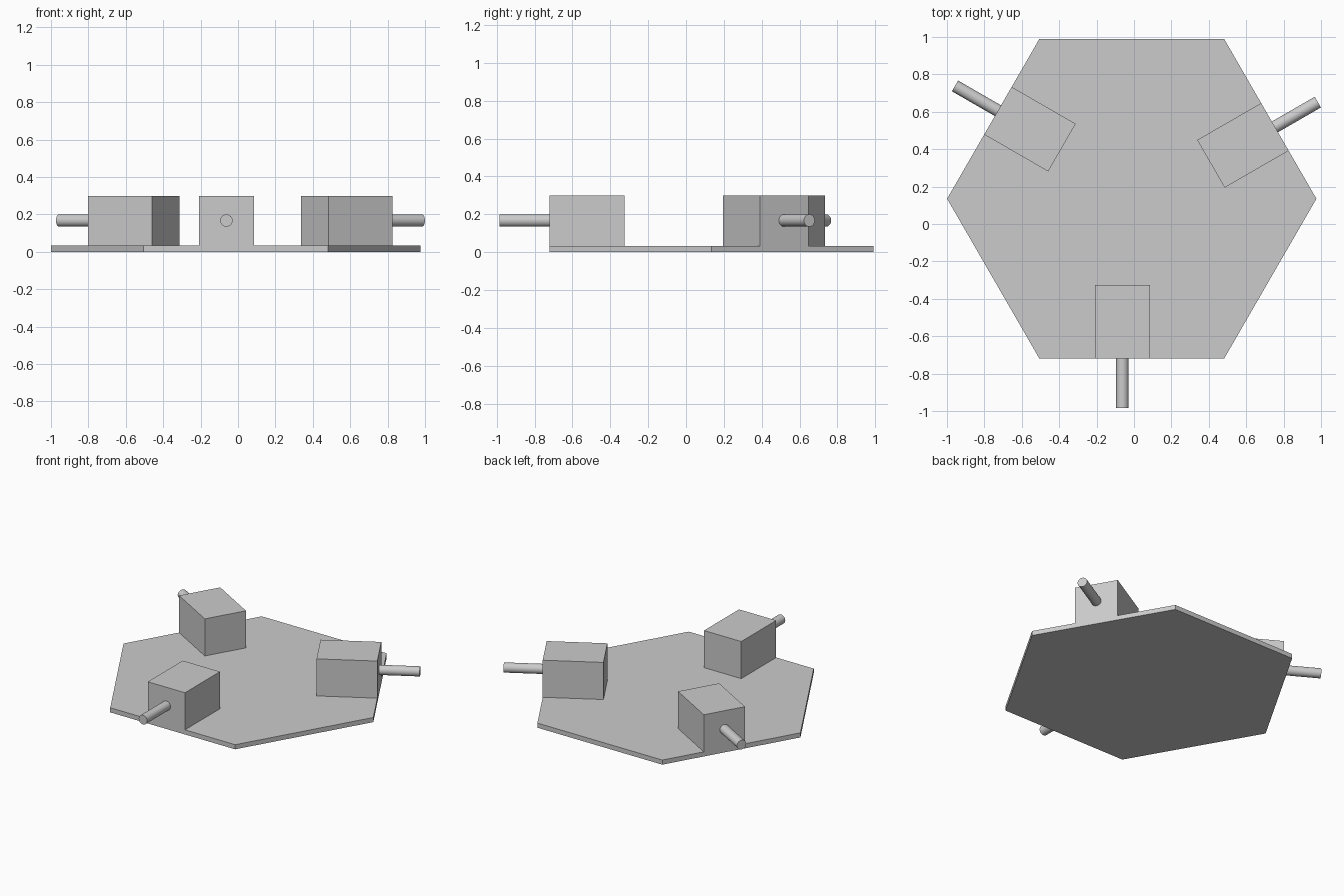
import bpy
import math
from mathutils import Matrix, Vector

cube = bpy.data.objects.get("Cube")
if cube:
    bpy.data.objects.remove(cube, do_unlink=True)

CENTRE = Vector((-0.012, 0.135, 0))
APOTHEM = 0.855
PLATE_H = 0.033
BLOCK_W, BLOCK_D, BLOCK_TOP = 0.294, 0.395, 0.298
OFFSET = -0.05          # sideways shift of each motor from the side's middle
ROD_R, ROD_Z, ROD_END = 0.033, 0.167, 1.12

grey = bpy.data.materials.new("plain grey")
grey.use_nodes = True
colour = (0.6, 0.6, 0.6, 1)
grey.diffuse_color = colour
grey.node_tree.nodes["Principled BSDF"].inputs["Base Color"].default_value = colour


def finish(name, matrix):
    """Name the active object, bake its placement and colour it."""
    obj = bpy.context.object
    obj.name = name
    obj.data.transform(matrix)
    obj.data.materials.append(grey)
    return obj


# Hexagonal base plate, flat side to the front
bpy.ops.mesh.primitive_cylinder_add(vertices=6, radius=APOTHEM / math.cos(math.pi / 6),
                                    depth=PLATE_H)
finish("base_plate", Matrix.Translation(CENTRE + Vector((0, 0, PLATE_H / 2)))
       @ Matrix.Rotation(math.pi / 6, 4, "Z"))

# Three motor blocks with shafts, on every second side
for label, angle in (("front", 0), ("back_left", 120), ("back_right", -120)):
    turn = Matrix.Translation(CENTRE) @ Matrix.Rotation(math.radians(angle), 4, "Z")

    height = BLOCK_TOP - PLATE_H
    bpy.ops.mesh.primitive_cube_add(size=1)
    finish(label + "_motor_block", turn
           @ Matrix.Translation((OFFSET, BLOCK_D / 2 - APOTHEM, PLATE_H + height / 2))
           @ Matrix.Diagonal((BLOCK_W, BLOCK_D, height, 1)))

    bpy.ops.mesh.primitive_cylinder_add(vertices=32, radius=ROD_R, depth=ROD_END - APOTHEM)
    finish(label + "_shaft", turn
           @ Matrix.Translation((OFFSET, -(ROD_END + APOTHEM) / 2, ROD_Z))
           @ Matrix.Rotation(math.pi / 2, 4, "X"))
    bpy.ops.object.shade_smooth_by_angle()
